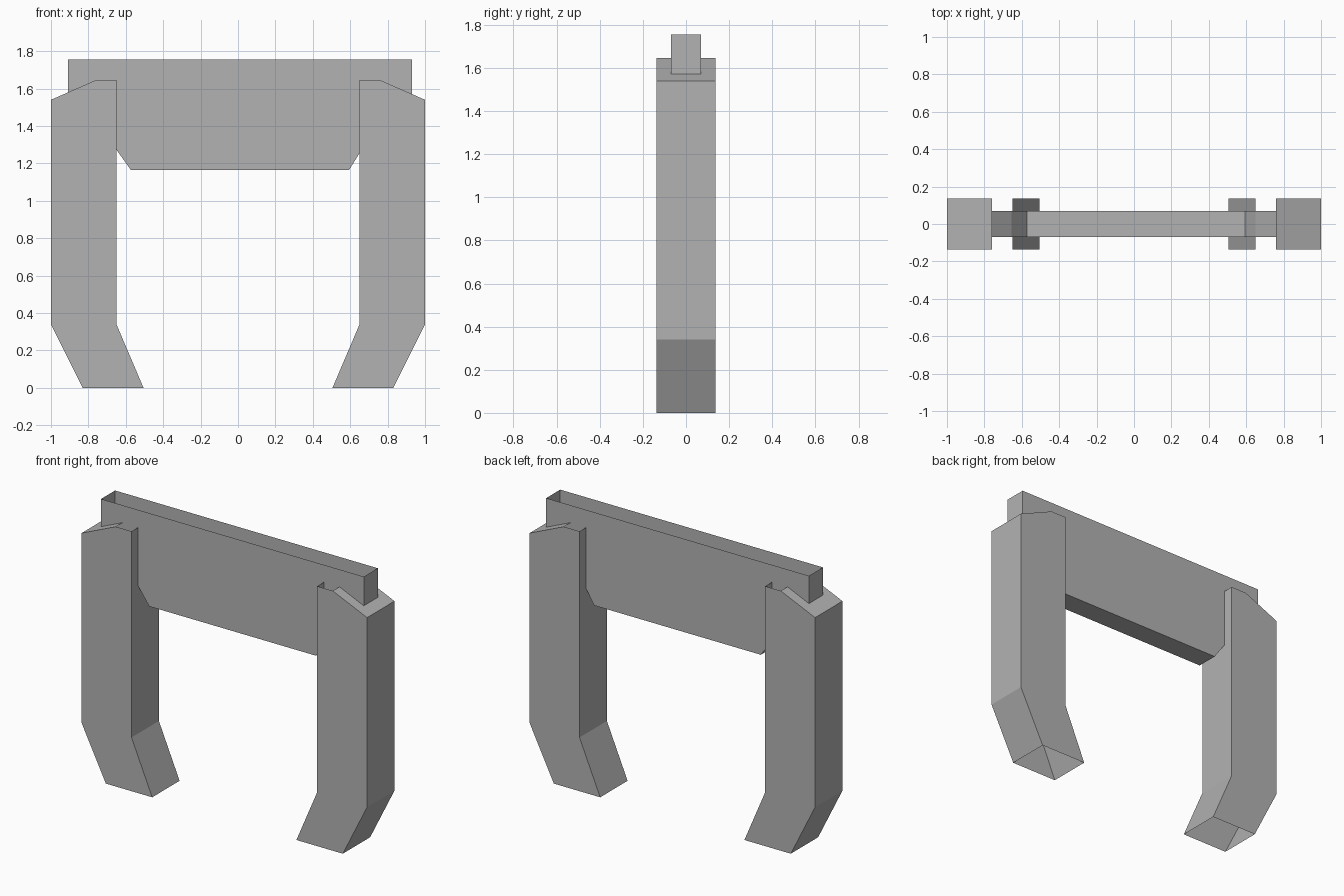
import bpy
import bmesh

cube = bpy.data.objects.get("Cube")
if cube:
    bpy.data.objects.remove(cube, do_unlink=True)

grey = bpy.data.materials.new("plain_grey")
grey.use_nodes = True
colour = (0.45, 0.45, 0.45, 1)
grey.diffuse_color = colour
grey.node_tree.nodes["Principled BSDF"].inputs["Base Color"].default_value = colour


def shell(name, profile, half_depth, open_edges):
    """Extrude an x-z profile along y, leaving the listed profile edges open."""
    bm = bmesh.new()
    front = [bm.verts.new((x, -half_depth, z)) for x, z in profile]
    back = [bm.verts.new((x, half_depth, z)) for x, z in profile]
    bm.faces.new(front)
    bm.faces.new(back[::-1])
    for i in range(len(profile)):
        j = (i + 1) % len(profile)
        if i not in open_edges:
            bm.faces.new((front[j], front[i], back[i], back[j]))
    mesh = bpy.data.meshes.new(name)
    bm.to_mesh(mesh)
    bm.free()
    mesh.materials.append(grey)
    obj = bpy.data.objects.new(name, mesh)
    bpy.context.collection.objects.link(obj)


# Legs: hollow, open at the foot (edge 0) and at the flat top (edge 3)
leg = [(0.505, 0), (0.83, 0), (1, 0.34), (1, 1.54),
       (0.76, 1.645), (0.65, 1.645), (0.65, 0.34)]
shell("left_leg", leg, 0.137, {0, 4})
# Reversed order keeps the mirrored profile wound the same way
shell("right_leg", [(-x, z) for x, z in reversed(leg)], 0.137, {1, 5})

# Cross beam: open-topped trough with bevelled lower corners
beam = [(-0.573, 1.165), (0.594, 1.165), (0.65, 1.255), (0.93, 1.5),
        (0.93, 1.755), (-0.91, 1.755), (-0.91, 1.5), (-0.655, 1.28)]
shell("cross_beam", beam, 0.07, {4})
